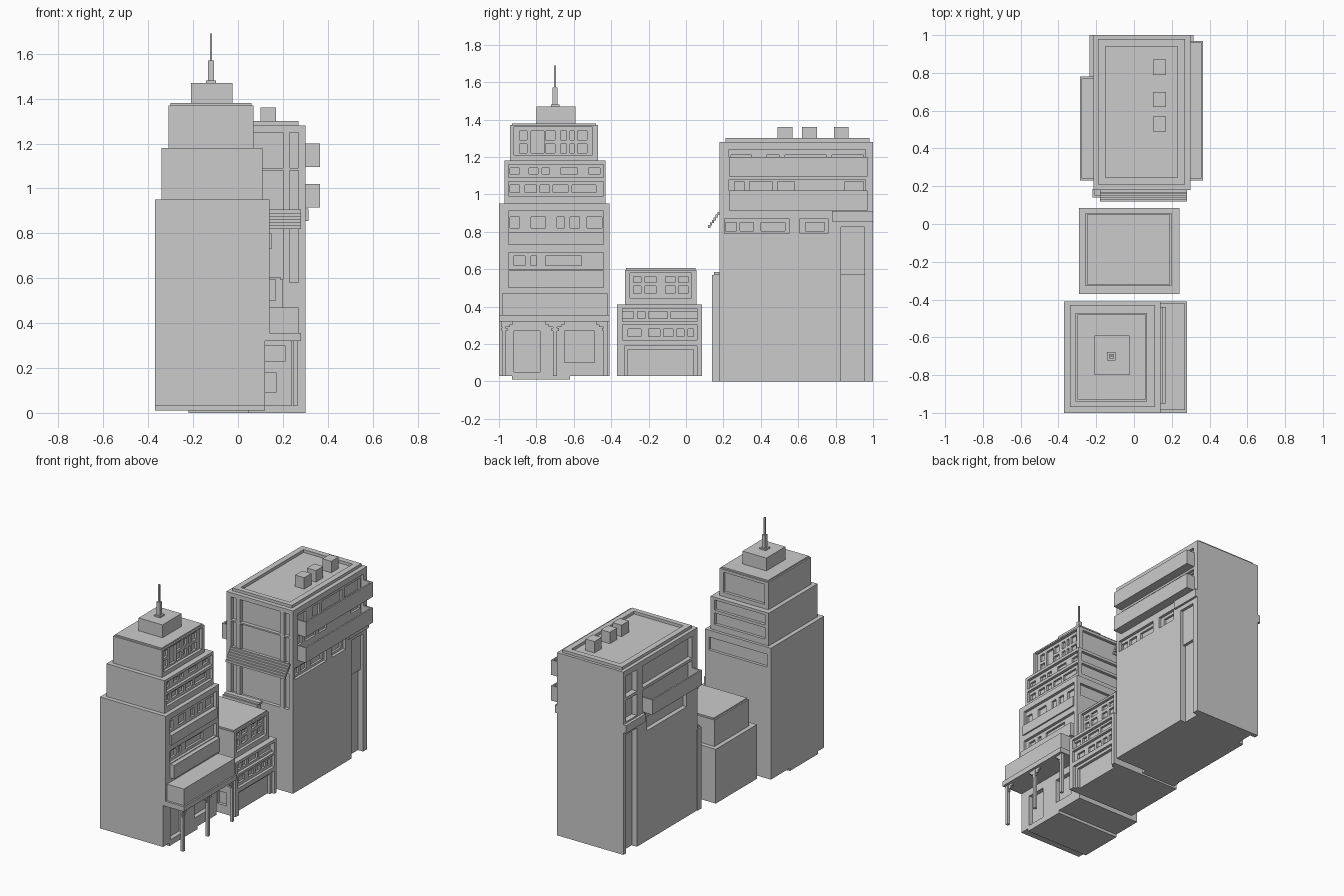
import bpy
import bmesh
from mathutils import Vector

UNIT = 0.01  # all sizes below are given in hundredths

cube = bpy.data.objects.get("Cube")
if cube:
    bpy.data.objects.remove(cube, do_unlink=True)

concrete = bpy.data.materials.new("concrete grey")
concrete.use_nodes = True
concrete.diffuse_color = (0.6, 0.6, 0.6, 1)
concrete.node_tree.nodes["Principled BSDF"].inputs["Base Color"].default_value = concrete.diffuse_color


def add_boxes(name, boxes):
    """One object made of boxes, each (x range, y range, z range)."""
    bm = bmesh.new()
    for ranges in boxes:
        low = Vector([min(pair) for pair in ranges]) * UNIT
        high = Vector([max(pair) for pair in ranges]) * UNIT
        for vert in bmesh.ops.create_cube(bm, size=1)["verts"]:
            for axis in range(3):
                vert.co[axis] = high[axis] if vert.co[axis] > 0 else low[axis]
    mesh = bpy.data.meshes.new(name)
    bm.to_mesh(mesh)
    bm.free()
    mesh.materials.append(concrete)
    obj = bpy.data.objects.new(name, mesh)
    bpy.context.collection.objects.link(obj)
    return obj


def carve(body, boxes):
    """Subtract boxes from a body and bake the result."""
    cutter = add_boxes("cutter", boxes)
    cutter.hide_render = True
    modifier = body.modifiers.new("carve", "BOOLEAN")
    modifier.operation = "DIFFERENCE"
    modifier.solver = "EXACT"
    modifier.object = cutter
    graph = bpy.context.evaluated_depsgraph_get()
    baked = bpy.data.meshes.new_from_object(body.evaluated_get(graph))
    body.modifiers.clear()
    body.data = baked
    bpy.data.objects.remove(cutter, do_unlink=True)


def side_recess(body, face, depth, spans, heights):
    """Recesses in an x-facing wall: depth is positive into the wall from +x."""
    outer = face + (2 if depth > 0 else -2)
    carve(body, [((face - depth, outer), span, height) for height in heights for span in spans])


def end_recess(body, face, depth, spans, heights):
    """Recesses in a y-facing wall: depth is positive into the wall from +y."""
    outer = face + (2 if depth > 0 else -2)
    carve(body, [(span, (face - depth, outer), height) for height in heights for span in spans])


def windowed_band(body, face, band, height, panes, rows):
    """A recessed band with panes set deeper inside it."""
    side_recess(body, face, 2, [band], [height])
    side_recess(body, face - 2, 1.5, panes, rows)


# Stepped tower: base
base = add_boxes("tower_base", [((-37, 14), (-100, -41), (3, 95))])
carve(base, [((12, 20), (-110, -30), (0, 32))])
wall = (-95, -44)
windowed_band(base, 14, wall, (80, 91),
              [(-94, -89), (-83, -75), (-69, -65), (-62, -57), (-53, -45)], [(82, 88)])
windowed_band(base, 14, wall, (60, 69), [(-92, -86), (-83, -80), (-75, -56)], [(62, 67)])
end_recess(base, -41, 2, [(-34, 11)], [(81, 90)])
side_recess(base, 12, 3, [(-92, -78)], [(5, 27)])
side_recess(base, 12, 3, [(-65, -49)], [(10, 27)])
add_boxes("tower_plinth", [((-37, 12), (-93, -62), (1, 3))])
add_boxes("upper_spandrel", [((13, 15), wall, (73, 80))])
add_boxes("lower_spandrel", [((13, 17), wall, (50, 59.5))])

# Stepped tower: middle and top tiers
middle = add_boxes("tower_middle", [((-34, 11), (-97, -43), (95, 118))])
windowed_band(middle, 11, wall, (109, 116),
              [(-94, -89), (-84, -79), (-77, -73), (-67, -58), (-52, -46)], [(111, 114)])
windowed_band(middle, 11, wall, (99, 107),
              [(-94, -89), (-86, -80), (-78, -73), (-71, -63), (-61, -48)], [(101, 105)])
end_recess(middle, -43, 2, [(-31, 8)], [(99, 107), (109, 116)])
top = add_boxes("tower_top", [((-31, 7), (-94, -47), (118, 137))])
windowed_band(top, 7, (-92, -50), (121, 136),
              [(-89, -85), (-75, -70), (-67, -64), (-62, -60), (-58, -53)], [(122, 127), (129, 134)])
side_recess(top, 5, 1.5, [(-83, -76)], [(122, 134)])
end_recess(top, -47, 2, [(-28, 4)], [(121, 135)])
add_boxes("tower_roof_cap", [((-30, 6), (-93, -48), (137, 138))])
add_boxes("tower_penthouse", [((-21, -2.5), (-80, -59), (138, 147))])


def antenna(name, half, low, high):
    add_boxes(name, [((-12 - half, -12 + half), (-70 - half, -70 + half), (low, high))])


antenna("antenna_foot", 2.3, 147, 148)
antenna("antenna_socket", 1.3, 148, 157)
antenna("antenna_mast", 0.5, 157, 169)

# Street canopy on three bracketed posts
add_boxes("canopy_slab", [((12, 28), (-100, -41), (32, 35.5))])
add_boxes("canopy_fascia", [((14, 27), (-98.5, -42), (35.5, 47))])
for centre in (-97.5, -70, -43):
    add_boxes("canopy_post", [((24.5, 26.5), (centre - 1, centre + 1), (3, 32))])
    for reach, low in ((5, 30.5), (3.5, 29), (2, 27)):
        left, right = max(centre - reach, -99), min(centre + reach, -42)
        add_boxes("post_bracket", [((25, 26), (left, right), (low, low + 1.5))])

# Low middle building
low_base = add_boxes("low_block_base", [((-29, 24), (-37, 8.5), (3, 41))])
low_wall = (-34, 6)
windowed_band(low_base, 24, low_wall, (32, 39),
              [(-34, -28), (-26, -22), (-20, -10), (-8, 6)], [(33.5, 37.5)])
windowed_band(low_base, 24, low_wall, (22, 30.5),
              [(-31, -24), (-20, -14), (-12, -7), (-5, -1), (1, 4)], [(24, 28)])
side_recess(low_base, 24, 2, [(-33, 6)], [(2, 19)])
side_recess(low_base, 22, 2, [(-31, 4)], [(2, 17)])
end_recess(low_base, -37, -2, [(12, 21)], [(23, 30)])
end_recess(low_base, -37, -2, [(10, 17)], [(9, 18)])
low_top = add_boxes("low_block_top", [((-26, 20), (-32.5, 5.5), (41, 59.5))])
windowed_band(low_top, 20, (-30, 3), (44.5, 58),
              [(-28, -24), (-22, -16), (-11, -6), (-4, 1)], [(47, 51), (53, 56)])
add_boxes("low_block_cap", [((-25, 19), (-32, 5), (59.5, 60.5))])

# Apartment block: shell and wall openings
block = add_boxes("apartment_block", [((-21.5, 30), (18, 100), (0, 128))])
floors = [(90, 108), (109, 125)]
end_recess(block, 18, -2.5, [(-18, -14), (-11, 20), (23, 27)], floors)
end_recess(block, 18, -2.5, [(-18, -14), (-11, 20), (23, 27)], [(58, 83)])
windowed_band(block, 30, (23, 96), (110, 124), [(24, 35), (43, 50), (53, 75), (78, 95)], [(113, 121)])
windowed_band(block, 30, (23, 96), (92, 108), [(26, 31), (34, 46), (49, 58), (85, 95)], [(100, 107)])
windowed_band(block, 30, (20.5, 55), (79, 87), [(21, 27), (29, 36), (40, 53)], [(80.5, 85)])
windowed_band(block, 30, (61, 76), (79, 87), [(64, 74)], [(80.5, 85)])
side_recess(block, 30, 4, [(83, 95.5)], [(-2, 82.5)])
side_recess(block, -21.5, -4, [(85, 97)], [(-2, 83), (92, 107), (109, 124)])
side_recess(block, -21.5, -3, [(24, 79)], [(92, 107), (109, 124)])
side_recess(block, -21.5, -3, [(30, 74)], [(77, 87)])
add_boxes("slot_panel", [((25, 28), (83, 95.5), (57, 82.5))])
add_boxes("side_ledge", [((-23.5, 31.5), (78, 100), (85.5, 91))])

# Roof rim and roof units
rim = add_boxes("roof_rim", [((-19, 27), (21, 98), (128, 130))])
carve(rim, [((-15, 23), (24.5, 94), (120, 140))])
for centre in (53, 66, 83):
    add_boxes("roof_unit", [((10, 17), (centre - 4, centre + 4), (128, 136))])


def balcony(name, wall_x, edge_x, span, low):
    """An open trough: floor, outer parapet and two end walls."""
    tray = add_boxes(name, [((wall_x, edge_x), span, (low, low + 10.5))])
    inner = edge_x - 1 if edge_x > wall_x else edge_x + 1
    back = wall_x - 1 if edge_x > wall_x else wall_x + 1
    carve(tray, [((back, inner), (span[0] + 1, span[1] - 1), (low + 2, low + 20))])


balcony("right_upper_balcony", 29, 36.5, (23, 97), 109.5)
balcony("right_lower_balcony", 29, 36.5, (23, 97), 91.5)
balcony("left_balcony", -20, -28.5, (23, 78), 91.5)

# Slatted awning and entrance porch
for step in range(6):
    drop, out = 90.5 - step * 1.4, 18 - step
    add_boxes("awning_slat", [((-18, 28), (out - 1.2, out), (drop - 1.6, drop))])
add_boxes("entrance_porch", [((-22, 5), (14, 18.5), (0, 57))])
add_boxes("porch_cap", [((-21, 6), (15, 18.5), (57, 58.5))])
